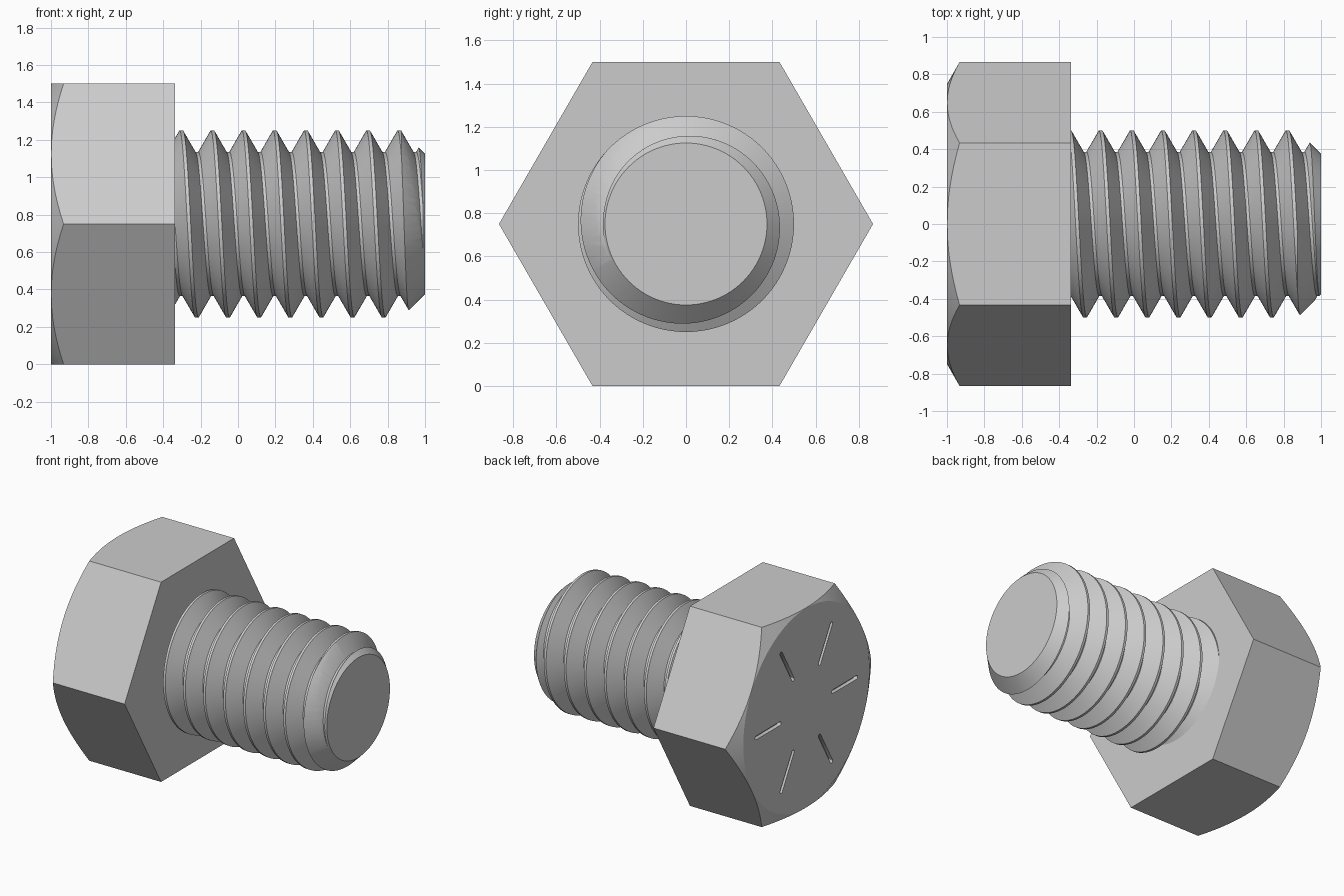
import bpy, bmesh, math
from mathutils import Vector

if "Cube" in bpy.data.objects:
    bpy.data.objects.remove(bpy.data.objects["Cube"])

ZC = 0.75            # height of the bolt axis, which runs along x
steel = bpy.data.materials.new("steel grey")
steel.diffuse_color = (0.6, 0.6, 0.6, 1)
steel.use_nodes = True
steel.node_tree.nodes["Principled BSDF"].inputs["Base Color"].default_value = steel.diffuse_color


def at(x, r, a):
    return (x, r * math.cos(a), ZC + r * math.sin(a))


def finish(bm, name):
    bmesh.ops.recalc_face_normals(bm, faces=bm.faces[:])
    me = bpy.data.meshes.new(name)
    bm.to_mesh(me)
    bm.free()
    me.materials.append(steel)
    ob = bpy.data.objects.new(name, me)
    bpy.context.collection.objects.link(ob)
    return ob


def lathe(name, profile, n):
    """Solid turned about the bolt axis from (x, radius) points."""
    bm = bmesh.new()
    rings = [[bm.verts.new(at(x, r, 2 * math.pi * i / n)) for i in range(n)]
             for x, r in profile]
    for a, b in zip(rings, rings[1:]):
        for i in range(n):
            j = (i + 1) % n
            bm.faces.new((a[i], a[j], b[j], b[i]))
    bm.faces.new(rings[0])
    bm.faces.new(rings[-1])
    return finish(bm, name)


def boolean(ob, cutter, op):
    bpy.ops.object.select_all(action='DESELECT')
    bpy.context.view_layer.objects.active = ob
    ob.select_set(True)
    m = ob.modifiers.new("cut", 'BOOLEAN')
    m.operation, m.object, m.solver = op, cutter, 'EXACT'
    bpy.ops.object.modifier_apply(modifier=m.name)
    bpy.data.objects.remove(cutter)


def smooth(ob):
    bpy.ops.object.select_all(action='DESELECT')
    bpy.context.view_layer.objects.active = ob
    ob.select_set(True)
    bpy.ops.object.shade_smooth_by_angle(angle=math.radians(20))


# hexagonal head with a conical chamfer on its outer face
head = lathe("hex_head", [(-1.1, 0.866), (-0.336, 0.866)], 6)
cone = lathe("chamfer_cutter", [(-1, 0.748), (-0.2, 0.748 + 0.8 * 1.75)], 96)
boolean(head, cone, 'INTERSECT')

# six radial round-ended slots in the outer face
bm = bmesh.new()
R, HALF = 0.014, 0.155
for k in range(6):
    ang = k * math.pi / 3
    outline = []
    for i in range(14):
        end, t = (1, i / 6) if i < 7 else (-1, (i - 7) / 6)
        a = -math.pi / 2 + t * math.pi + (0 if end > 0 else math.pi)
        u = 0.455 + end * (HALF - R) + R * math.cos(a)
        v = R * math.sin(a)
        outline.append((u * math.cos(ang) - v * math.sin(ang),
                        ZC + u * math.sin(ang) + v * math.cos(ang)))
    lo = [bm.verts.new((-1.05, y, z)) for y, z in outline]
    hi = [bm.verts.new((-0.97, y, z)) for y, z in outline]
    bm.faces.new(lo)
    bm.faces.new(hi)
    for i in range(14):
        j = (i + 1) % 14
        bm.faces.new((lo[i], lo[j], hi[j], hi[i]))
boolean(head, finish(bm, "slot_cutter"), 'DIFFERENCE')
smooth(head)

# threaded shank: a thread profile swept along a helix, closed at both ends
P, N, MAJOR, MINOR = 0.1665, 96, 0.5, 0.385
tooth = [(-0.009, MAJOR), (0.009, MAJOR), (0.075, MINOR), (0.0915, MINOR)]
bm = bmesh.new()
steps = range(-5 * N, 9 * N)
v = {(k, j): bm.verts.new(at(-0.012 + P * k / N + dx, r, 2 * math.pi * k / N))
     for k in steps for j, (dx, r) in enumerate(tooth)}
for k in steps:
    for j in range(4):
        k2, j2 = (k, j + 1) if j < 3 else (k + N, 0)
        if (k + 1, j) in v and (k2 + 1, j2) in v:
            bm.faces.new((v[k, j], v[k + 1, j], v[k2 + 1, j2], v[k2, j2]))
for x, side in ((-0.45, -1), (1.1, 1)):
    bmesh.ops.bisect_plane(bm, geom=bm.verts[:] + bm.edges[:] + bm.faces[:],
                           plane_co=Vector((x, 0, 0)),
                           plane_no=Vector((side, 0, 0)), clear_outer=True)
bmesh.ops.holes_fill(bm, edges=[e for e in bm.edges if e.is_boundary], sides=0)
shank = finish(bm, "threaded_shank")

# trim to length with a 45 degree chamfer at the tip
tip = lathe("tip_cutter", [(-0.345, 0.575), (0.8, 0.575), (1, 0.375)], 96)
boolean(shank, tip, 'INTERSECT')
smooth(shank)
